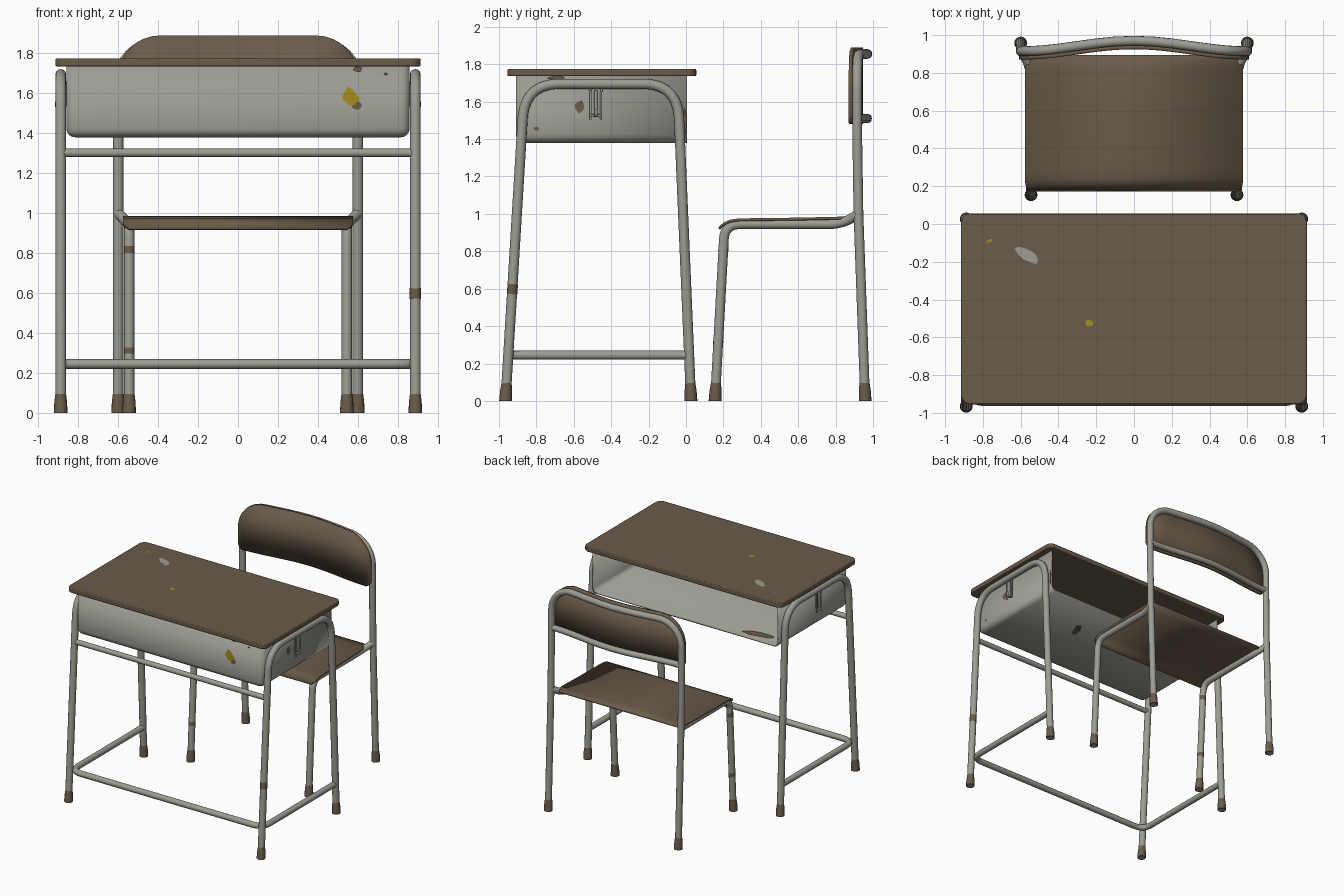
import bpy, bmesh, math, random
from mathutils import Vector

if "Cube" in bpy.data.objects:
    bpy.data.objects.remove(bpy.data.objects["Cube"])
random.seed(4)


def material(name, rgb):
    m = bpy.data.materials.new(name)
    m.diffuse_color = (*rgb, 1)
    m.use_nodes = True
    m.node_tree.nodes["Principled BSDF"].inputs["Base Color"].default_value = m.diffuse_color
    return m


GRAY = material("gray metal", (0.34, 0.335, 0.295))
BROWN = material("brown wood and rust", (0.145, 0.106, 0.068))
YELLOW = material("yellow paint", (0.38, 0.27, 0.012))


def finish(name, mesh, mat, angle=35):
    mesh.materials.clear()
    mesh.materials.append(mat)
    mesh.shade_smooth()
    mesh.set_sharp_from_angle(angle=math.radians(angle))
    ob = bpy.data.objects.new(name, mesh)
    bpy.context.collection.objects.link(ob)
    return ob


def from_bmesh(name, bm, mat):
    mesh = bpy.data.meshes.new(name)
    bm.to_mesh(mesh)
    bm.free()
    return finish(name, mesh, mat)


def rounded(points, radius, steps=7):
    """Round the inner corners of a path."""
    pts = [Vector(p) for p in points]
    out = [pts[0]]
    for a, b, c in zip(pts, pts[1:], pts[2:]):
        p, q = b + (a - b).normalized() * radius, b + (c - b).normalized() * radius
        for i in range(steps + 1):
            t = i / steps
            out.append(p * (1 - t) ** 2 + b * 2 * t * (1 - t) * 0.9 + q * t ** 2
                       + (p + q) * 0.5 * 2 * t * (1 - t) * 0.1)
    return out + [pts[-1]]


def tube(name, points, r, mat=GRAY, res=4):
    cu = bpy.data.curves.new(name, 'CURVE')
    cu.dimensions = '3D'
    cu.bevel_depth, cu.bevel_resolution, cu.use_fill_caps = r, res, True
    sp = cu.splines.new('POLY')
    sp.points.add(len(points) - 1)
    for sp_pt, p in zip(sp.points, points):
        sp_pt.co = (*p, 1)
    tmp = bpy.data.objects.new("tmp", cu)
    mesh = bpy.data.meshes.new_from_object(tmp)
    bpy.data.objects.remove(tmp)
    mesh.name = name
    return finish(name, mesh, mat, 50)


def foot(name, x, y, lean):
    """Flared rubber cap around the end of a leg."""
    bm = bmesh.new()
    rings = []
    for z, r in ((0.0, 0.024), (0.0, 0.034), (0.055, 0.032), (0.095, 0.027)):
        rings.append([bm.verts.new((x + r * math.cos(k * math.pi / 8),
                                    y + lean * z + r * math.sin(k * math.pi / 8), z))
                      for k in range(16)])
    for lo, hi in zip(rings, rings[1:]):
        for k in range(16):
            bm.faces.new((lo[k], lo[(k + 1) % 16], hi[(k + 1) % 16], hi[k]))
    bm.faces.new(rings[-1])
    from_bmesh(name, bm, BROWN)


def patch(name, centre, u, v, ru, rv, mat, turn=0):
    """Irregular thin paint or rust spot lying on a surface."""
    c, u, v = Vector(centre), Vector(u), Vector(v)
    bm = bmesh.new()
    ring = []
    for k in range(11):
        a = k * math.tau / 11
        j = random.uniform(0.75, 1.15)
        p, q = ru * j * math.cos(a), rv * j * math.sin(a)
        ring.append(bm.verts.new(c + u * (p * math.cos(turn) - q * math.sin(turn))
                                 + v * (p * math.sin(turn) + q * math.cos(turn))))
    bm.faces.new(ring)
    from_bmesh(name, bm, mat)


def solidify(ob, t, offset):
    m = ob.modifiers.new("thickness", 'SOLIDIFY')
    m.thickness, m.offset = t, offset


def cube(x, y0, y1, z0, z1):
    bm = bmesh.new()
    bmesh.ops.create_cube(bm, size=1)
    for v in bm.verts:
        v.co = (v.co.x * 2 * x, y1 if v.co.y > 0 else y0, z1 if v.co.z > 0 else z0)
    return bm


# Desk top with rounded corners
bm = cube(0.915, -0.955, 0.055, 1.736, 1.775)
vert = [e for e in bm.edges if abs(e.verts[0].co.z - e.verts[1].co.z) > 0.01]
bmesh.ops.bevel(bm, geom=vert, offset=0.05, segments=5, profile=0.5, affect='EDGES')
ob = from_bmesh("desk_top", bm, BROWN)
bev = ob.modifiers.new("bevel", 'BEVEL')
bev.width, bev.segments = 0.006, 2

# Drawer tray, open at the back and under the top
bm = cube(0.86, -0.91, 0.005, 1.38, 1.737)
bmesh.ops.delete(bm, geom=[f for f in bm.faces if f.normal.z > 0.9 or f.normal.y > 0.9],
                 context='FACES')
bmesh.ops.bevel(bm, geom=[e for e in bm.edges if not e.is_boundary], offset=0.045,
                segments=4, profile=0.5, affect='EDGES')
solidify(from_bmesh("desk_tray", bm, GRAY), 0.012, -1)

# Desk side frames, feet and bag hooks
for s, side in ((-1, "left"), (1, "right")):
    x = 0.888 * s
    tube("desk_frame_" + side, rounded([(x, -0.965, 0.001), (x, -0.862, 1.695),
                                        (x, -0.045, 1.695), (x, 0.027, 0.001)], 0.17), 0.027)
    foot("desk_front_foot_" + side, x, -0.965, 0.06)
    foot("desk_back_foot_" + side, x, 0.027, -0.04)
    for d in (-1, 1):
        tube("hook_wire_" + side, rounded([(x, -0.482 + d * 0.08, 1.685), (x, -0.482 + d * 0.028, 1.68),
                                           (x, -0.482 + d * 0.028, 1.505)], 0.03, 4), 0.006, res=2)
    tube("hook_tip_" + side, rounded([(x - 0.02 * s, -0.482, 1.66), (x - 0.02 * s, -0.482, 1.525),
                                      (x + 0.02 * s, -0.482, 1.525), (x + 0.02 * s, -0.482, 1.56)],
                                     0.015, 4), 0.009, res=2)
    tube("hook_bar_" + side, [(x, -0.512, 1.525), (x, -0.452, 1.525)], 0.008, res=2)

# Desk rails
tube("desk_front_rail", [(-0.885, -0.885, 1.302), (0.885, -0.885, 1.302)], 0.021)
tube("desk_foot_rail", rounded([(-0.885, 0.015, 0.245), (-0.885, -0.94, 0.245),
                                (0.885, -0.94, 0.245), (0.885, 0.015, 0.245)], 0.09), 0.024)


# Chair back frame, bowed backwards in the middle
def back_y(x):
    return 0.915 + 0.055 * (0.5 + 0.5 * math.cos(math.pi * x / 0.6))


half = [(0.6, 0.958, 0.001), (0.6, 0.922, 1.0), (0.6, 0.915, 1.45)]
for i in range(9):
    a = i * math.pi / 16
    x = 0.4 + 0.2 * math.cos(a)
    half.append((x, back_y(x), 1.655 + 0.2 * math.sin(a)))
half += [(x, back_y(x), 1.855) for x in (0.3, 0.2, 0.1)]
tube("chair_back_frame", half + [(0, back_y(0), 1.855)] + [(-x, y, z) for x, y, z in half[::-1]], 0.026)
tube("chair_back_lower_rail", [(i * 0.06, back_y(i * 0.06), 1.51) for i in range(-10, 11)], 0.024)

# Backrest board following the bow, with round upper corners
cols = [0.39 + 0.22 * math.sin(i * math.pi / 16) for i in range(8, 0, -1)]
cols += [0.39 * i / 6 for i in range(6, 0, -1)]
bm = bmesh.new()
rows = []
for x in [-c for c in cols] + [0] + cols[::-1]:
    t = max(0, abs(x) - 0.39) / 0.22
    top = 1.66 + 0.23 * math.sqrt(max(0, 1 - t * t))
    low = 1.48 + 0.04 * max(0, (abs(x) - 0.57) / 0.04) ** 2
    rows.append([bm.verts.new((x, back_y(x) - 0.045, z)) for z in (low, top)])
for a, b in zip(rows, rows[1:]):
    bm.faces.new((a[0], b[0], b[1], a[1]))
solidify(from_bmesh("chair_backrest", bm, BROWN), 0.02, -1)

# Seat with front edge rolled down
bm = bmesh.new()
rows = []
for y, z, w in ((0.172, 0.925, 0.545), (0.185, 0.94, 0.565), (0.205, 0.956, 0.575), (0.235, 0.969, 0.577),
                (0.285, 0.976, 0.577), (0.6, 0.98, 0.577), (0.82, 0.985, 0.577),
                (0.87, 0.986, 0.565), (0.895, 0.986, 0.54)):
    rows.append([bm.verts.new((w * k, y, z)) for k in (-1, 1)])
for a, b in zip(rows, rows[1:]):
    bm.faces.new((a[0], a[1], b[1], b[0]))
solidify(from_bmesh("chair_seat", bm, BROWN), 0.015, -1)

# Chair front legs running into the seat rails, and feet
for s, side in ((-1, "left"), (1, "right")):
    x = 0.545 * s
    tube("chair_front_leg_" + side, rounded([(x, 0.155, 0.001), (x, 0.207, 0.945), (x, 0.84, 0.945),
                                             (0.6 * s, 0.92, 1.0)], 0.075), 0.026)
    foot("chair_front_foot_" + side, x, 0.155, 0.055)
    foot("chair_back_foot_" + side, 0.6 * s, 0.958, -0.036)

# Paint and rust spots
X, Y, Z = (1, 0, 0), (0, 1, 0), (0, 0, 1)
patch("top_gray_scrape", (-0.56, -0.165, 1.777), X, Y, 0.075, 0.032, GRAY, -0.6)
patch("top_yellow_spot", (-0.235, -0.525, 1.777), X, Y, 0.022, 0.02, YELLOW)
patch("top_yellow_fleck", (-0.765, -0.09, 1.777), X, Y, 0.017, 0.009, YELLOW, 0.4)
patch("front_rust_low", (0.595, -0.912, 1.54), X, Z, 0.024, 0.024, BROWN)
patch("front_yellow_spot", (0.56, -0.914, 1.583), X, Z, 0.04, 0.05, YELLOW, 0.5)
patch("front_rust_high", (0.6, -0.912, 1.722), X, Z, 0.024, 0.013, BROWN)
patch("front_rust_fleck", (0.74, -0.912, 1.697), X, Z, 0.01, 0.006, BROWN)
patch("side_rust_spot", (0.862, -0.57, 1.575), Y, Z, 0.023, 0.034, BROWN)
patch("side_rust_fleck", (0.862, -0.8, 1.455), Y, Z, 0.015, 0.013, BROWN)
patch("side_rust_edge", (0.862, -0.005, 1.49), Y, Z, 0.01, 0.065, BROWN)
patch("side_rust_top", (0.862, -0.69, 1.727), Y, Z, 0.05, 0.01, BROWN)
patch("tray_floor_rust", (-0.6, -0.08, 1.394), X, Y, 0.14, 0.04, BROWN, 0.2)
patch("tray_underside_rust", (0.3, -0.35, 1.378), Y, X, 0.08, 0.03, BROWN, 0.4)
for name, p, q, r in (("desk_leg", (0.888, -0.93, 0.57), (0.888, -0.926, 0.625), 0.028),
                      ("chair_leg_high", (-0.545, 0.199, 0.8), (-0.545, 0.201, 0.835), 0.027),
                      ("chair_leg_low", (-0.545, 0.171, 0.295), (-0.545, 0.173, 0.325), 0.027)):
    tube("rust_band_" + name, [p, q], r, BROWN)
